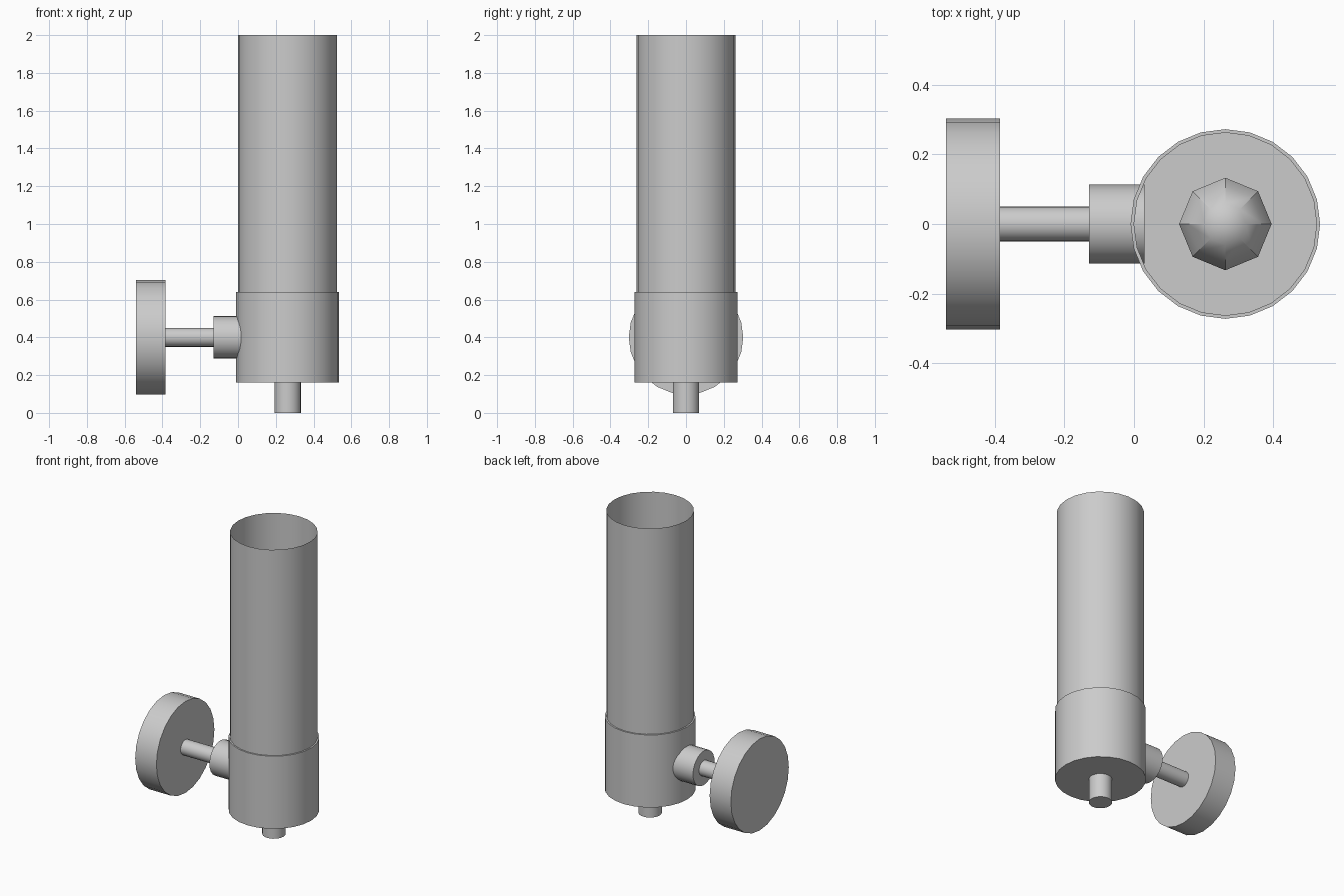
import bpy, bmesh, math
from mathutils import Matrix, Vector

cube = bpy.data.objects.get("Cube")
if cube:
    bpy.data.objects.remove(cube, do_unlink=True)

# One plain grey for the whole lamp
grey = bpy.data.materials.new("plain grey")
grey.use_nodes = True
colour = (0.6, 0.6, 0.6, 1)
grey.diffuse_color = colour
grey.node_tree.nodes["Principled BSDF"].inputs["Base Color"].default_value = colour

LAMP_X = 0.2625
ARM_Z = 0.4
TO_X = Matrix.Rotation(math.pi / 2, 4, 'Y')


def lathe(name, profile, sides=24, origin=(0, 0, 0), turn=Matrix()):
    """Spin (radius, height) points round an axis; radius 0 makes a pole."""
    bm = bmesh.new()
    rings = []
    for r, h in profile:
        count = sides if r else 1
        rings.append([bm.verts.new((r * math.cos(i * math.tau / sides),
                                    r * math.sin(i * math.tau / sides), h))
                      for i in range(count)])
    for a, b in zip(rings, rings[1:]):
        for i in range(sides):
            j = (i + 1) % sides
            corners = [a[i % len(a)], a[j % len(a)], b[j % len(b)], b[i % len(b)]]
            bm.faces.new(list(dict.fromkeys(corners)))
    bmesh.ops.recalc_face_normals(bm, faces=bm.faces)
    bm.transform(Matrix.Translation(Vector(origin)) @ turn)
    mesh = bpy.data.meshes.new(name)
    bm.to_mesh(mesh)
    bm.free()
    mesh.materials.append(grey)
    obj = bpy.data.objects.new(name, mesh)
    bpy.context.collection.objects.link(obj)
    bpy.ops.object.select_all(action='DESELECT')
    obj.select_set(True)
    bpy.context.view_layer.objects.active = obj
    bpy.ops.object.shade_smooth_by_angle(angle=math.radians(30))
    return obj


def rod(name, radius, x0, x1):
    """Closed cylinder lying along x at arm height."""
    return lathe(name, [(0, x0), (radius, x0), (radius, x1), (0, x1)],
                 origin=(0, 0, ARM_Z), turn=TO_X)


# Wall mount and arm
rod("wall_plate", 0.303, -0.54, -0.385)
rod("arm", 0.05, -0.385, -0.13)
rod("arm_collar", 0.113, -0.13, 0.03)

# Hollow cup and open thin shade
centre = (LAMP_X, 0, 0)
lathe("cup", [(0, 0.16), (0.2725, 0.16), (0.2725, 0.64), (0.2625, 0.64)], origin=centre)
lathe("shade", [(0.2625, 0.64), (0.2625, 2.0)], origin=centre)

# Stem through the cup floor, with the bulb on top
lathe("stem", [(0, 0), (0.07, 0), (0.07, 0.3), (0, 0.3)], origin=centre)
lathe("bulb", [(0, 0.28), (0.065, 0.3), (0.11, 0.36), (0.133, 0.43),
               (0.11, 0.5), (0.06, 0.55), (0, 0.57)], sides=8, origin=centre)
